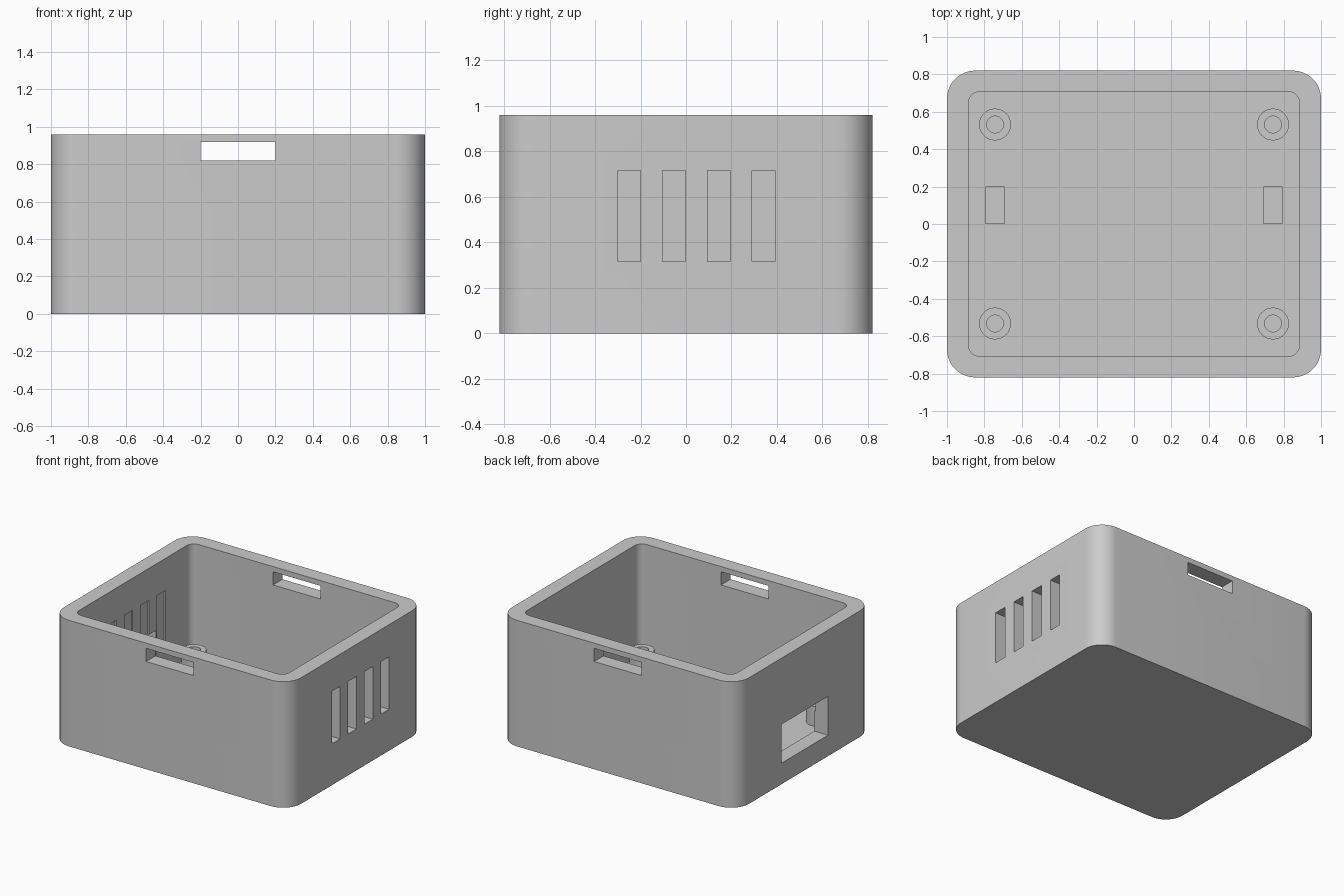
import bpy, bmesh, math

cube = bpy.data.objects.get("Cube")
if cube:
    bpy.data.objects.remove(cube, do_unlink=True)

# Single grey plastic colour
grey = bpy.data.materials.new("grey_plastic")
grey.use_nodes = True
COLOUR = (0.6, 0.6, 0.6, 1)
grey.diffuse_color = COLOUR
for node in grey.node_tree.nodes:
    if node.type == 'BSDF_PRINCIPLED':
        node.inputs["Base Color"].default_value = COLOUR


def prism(name, outline, z0, z1):
    """Extrude a counter-clockwise outline from z0 to z1."""
    bm = bmesh.new()
    low = [bm.verts.new((x, y, z0)) for x, y in outline]
    high = [bm.verts.new((x, y, z1)) for x, y in outline]
    bm.faces.new(low[::-1])
    bm.faces.new(high)
    n = len(outline)
    for i in range(n):
        j = (i + 1) % n
        bm.faces.new((low[i], low[j], high[j], high[i]))
    mesh = bpy.data.meshes.new(name)
    bm.to_mesh(mesh)
    bm.free()
    mesh.materials.append(grey)
    ob = bpy.data.objects.new(name, mesh)
    bpy.context.collection.objects.link(ob)
    return ob


def box(name, x0, x1, y0, y1, z0, z1):
    return prism(name, [(x0, y0), (x1, y0), (x1, y1), (x0, y1)], z0, z1)


def circle(cx, cy, r, n=48):
    return [(cx + r * math.cos(math.tau * i / n),
             cy + r * math.sin(math.tau * i / n)) for i in range(n)]


def rounded(hx, hy, r, steps=12):
    points = []
    for k, (sx, sy) in enumerate([(1, 1), (-1, 1), (-1, -1), (1, -1)]):
        for i in range(steps + 1):
            a = math.pi / 2 * (k + i / steps)
            points.append((sx * (hx - r) + r * math.cos(a),
                           sy * (hy - r) + r * math.sin(a)))
    return points


def activate(ob):
    bpy.ops.object.select_all(action='DESELECT')
    ob.select_set(True)
    bpy.context.view_layer.objects.active = ob


def cut(ob, cutter):
    """Subtract the cutter and discard it."""
    cutter.hide_render = True
    mod = ob.modifiers.new("cut", 'BOOLEAN')
    mod.operation = 'DIFFERENCE'
    mod.solver = 'EXACT'
    mod.object = cutter
    activate(ob)
    bpy.ops.object.modifier_apply(modifier=mod.name)
    bpy.data.objects.remove(cutter, do_unlink=True)


def smooth(ob):
    activate(ob)
    bpy.ops.object.shade_smooth_by_angle(angle=math.radians(30))


FLOOR, HEIGHT = 0.1, 0.96

# Open case with rounded corners
case = prism("case_shell", rounded(1, 0.82, 0.15), 0, HEIGHT)
cut(case, prism("cavity", rounded(0.885, 0.707, 0.06), FLOOR, HEIGHT + 0.1))

# Latch openings through the front and back walls
for s in (-1, 1):
    cut(case, box("latch_cutter", -0.2, 0.2, s * 0.77 - 0.15, s * 0.77 + 0.15, 0.82, 0.92))

# Blind vents in the left wall, matching shallow grooves inside the right wall
for i in range(4):
    y = -0.3 + i * 0.197
    cut(case, box("vent_cutter", 0.9, 1.1, y, y + 0.1, 0.315, 0.715))
    cut(case, box("groove_cutter", -0.897, -0.8, y, y + 0.1, 0.315, 0.715))

# Connector window through the right wall
cut(case, box("window_cutter", -1.1, -0.8, -0.28, 0.28, 0.16, 0.455))
smooth(case)

# Screw bosses in the four corners and a support block on each side
for sx, side in ((-1, "right"), (1, "left")):
    x = sx * 0.743
    for sy, end in ((-1, "front"), (1, "back")):
        y = sy * 0.532
        boss = prism(f"screw_boss_{end}_{side}", circle(x, y, 0.085), FLOOR, 0.25)
        cut(boss, prism("screw_hole", circle(x, y, 0.045), FLOOR + 0.005, 0.3))
        smooth(boss)
    box(f"support_block_{side}", x - 0.05, x + 0.05, 0, 0.2, FLOOR, 0.2)
